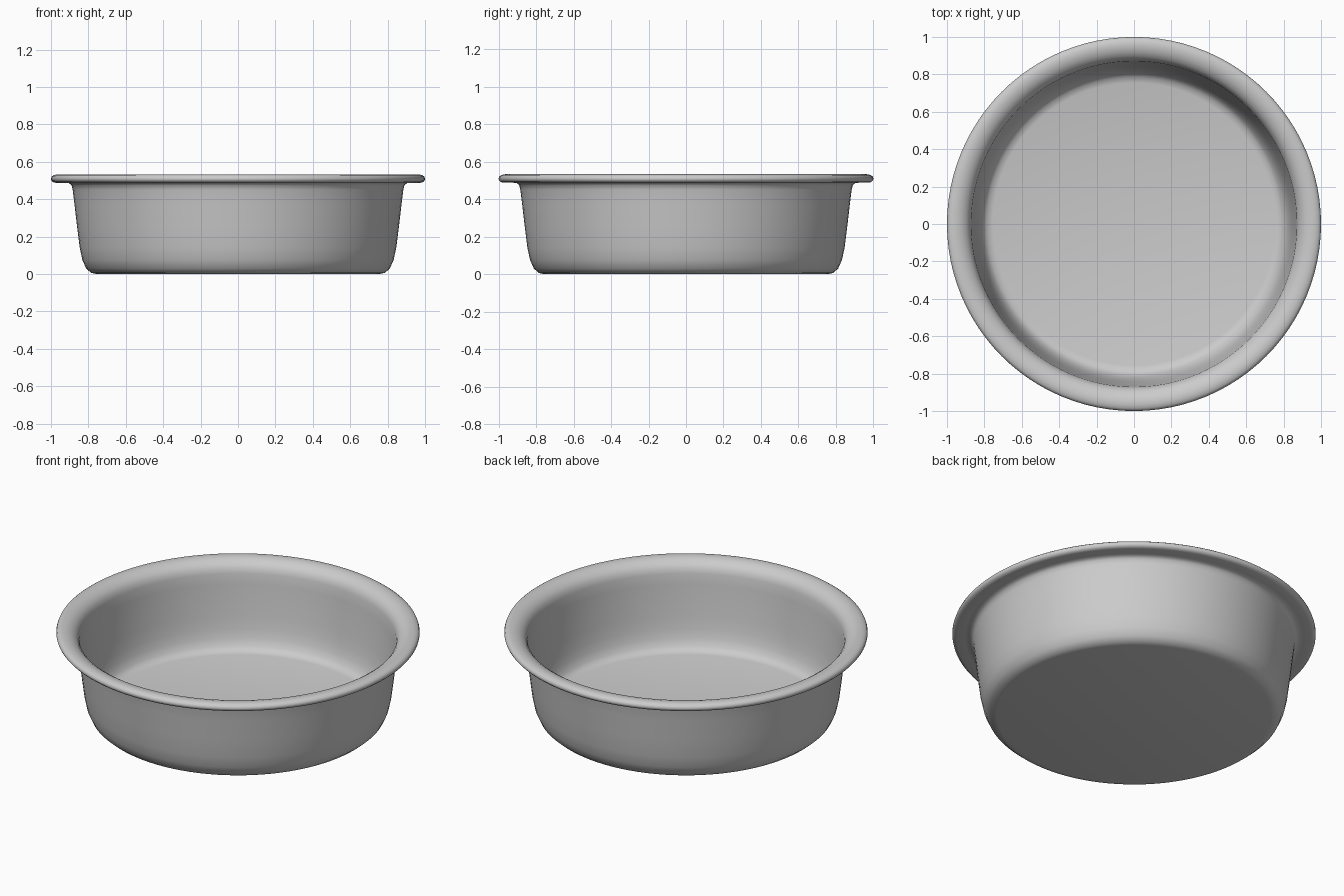
import bpy, bmesh, math

if "Cube" in bpy.data.objects:
    bpy.data.objects.remove(bpy.data.objects["Cube"], do_unlink=True)

# Single plain grey
grey = bpy.data.materials.new("plain_grey")
grey.use_nodes = True
COLOR = (0.6, 0.6, 0.6, 1)
grey.diffuse_color = COLOR
grey.node_tree.nodes["Principled BSDF"].inputs["Base Color"].default_value = COLOR

# Cross-section (radius, height): underside, outer wall, rolled rim, inner wall, floor
PROFILE = [
    (0, 0), (0.755, 0), (0.785, 0.006), (0.812, 0.03), (0.832, 0.075),
    (0.846, 0.14), (0.86, 0.25), (0.874, 0.37), (0.884, 0.45), (0.89, 0.475),
    (0.905, 0.487), (0.93, 0.488),
    (0.975, 0.488), (0.99, 0.492), (0.998, 0.501), (1.0, 0.51), (0.996, 0.521),
    (0.985, 0.529), (0.965, 0.533), (0.945, 0.532), (0.92, 0.525),
    (0.897, 0.51), (0.88, 0.49), (0.871, 0.46), (0.866, 0.40), (0.857, 0.31),
    (0.845, 0.21), (0.835, 0.14), (0.822, 0.09), (0.805, 0.05),
    (0.785, 0.03), (0.755, 0.022), (0, 0.022),
]


def lathe(name, profile, segments, material):
    bm = bmesh.new()
    verts = [bm.verts.new((r, 0, z)) for r, z in profile]
    edges = [bm.edges.new(pair) for pair in zip(verts, verts[1:])]
    bmesh.ops.spin(bm, geom=verts + edges, cent=(0, 0, 0), axis=(0, 0, 1),
                   angle=math.tau, steps=segments, use_merge=False)
    bmesh.ops.remove_doubles(bm, verts=bm.verts, dist=0.0005)
    bmesh.ops.recalc_face_normals(bm, faces=bm.faces)
    mesh = bpy.data.meshes.new(name)
    bm.to_mesh(mesh)
    bm.free()
    mesh.materials.append(material)
    obj = bpy.data.objects.new(name, mesh)
    bpy.context.collection.objects.link(obj)
    return obj


# Round dish with a rolled rim
dish = lathe("round_dish", PROFILE, 96, grey)
bpy.ops.object.select_all(action="DESELECT")
dish.select_set(True)
bpy.context.view_layer.objects.active = dish
bpy.ops.object.shade_smooth_by_angle(angle=math.radians(50))
